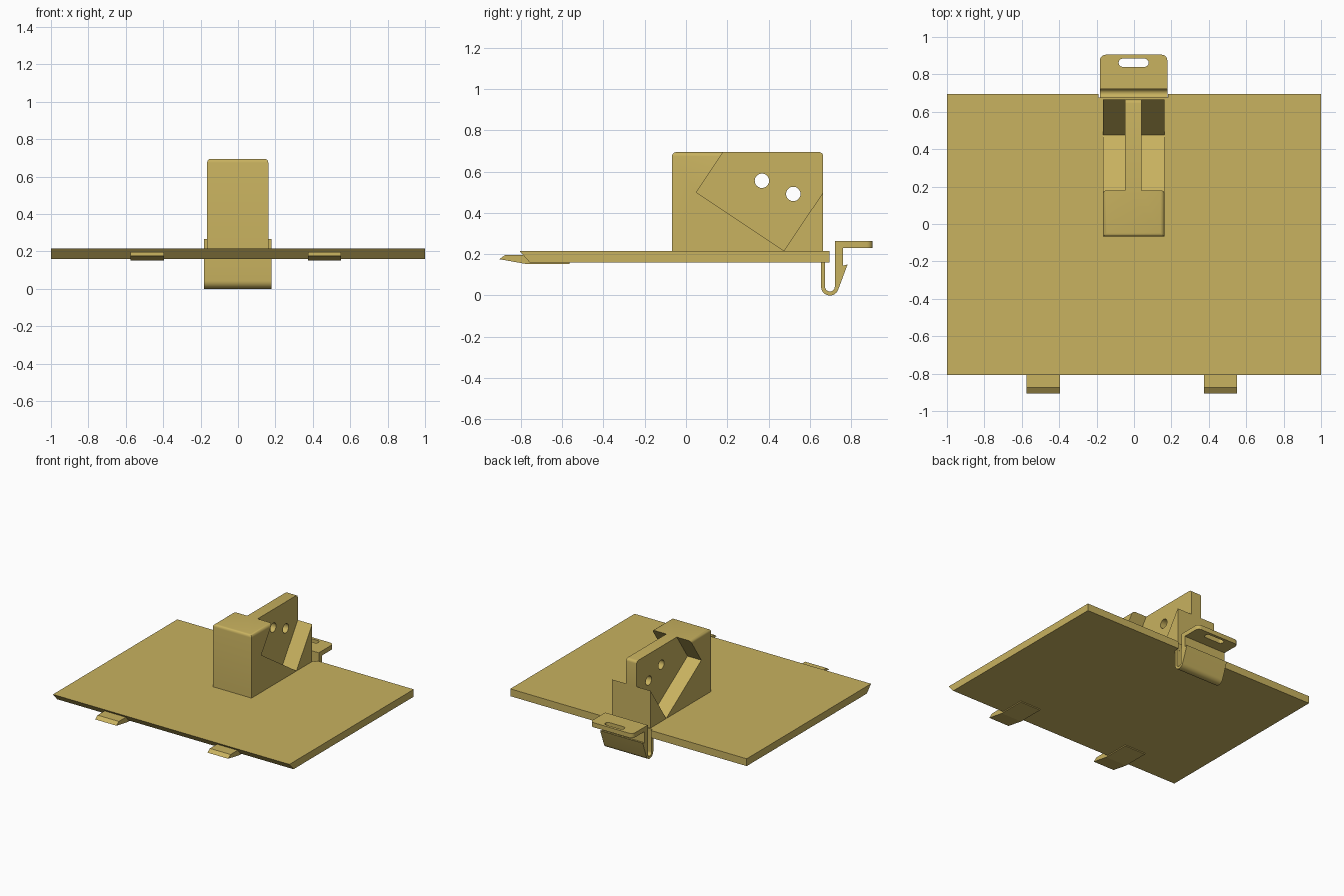
import bpy, bmesh, math
from mathutils import Matrix

if "Cube" in bpy.data.objects:
    bpy.data.objects.remove(bpy.data.objects["Cube"], do_unlink=True)

# Single tan colour
tan = bpy.data.materials.new("tan_plastic")
tan.use_nodes = True
COLOUR = (0.58, 0.445, 0.115, 1)
tan.diffuse_color = COLOUR
tan.node_tree.nodes["Principled BSDF"].inputs["Base Color"].default_value = COLOUR
tan.node_tree.nodes["Principled BSDF"].inputs["Roughness"].default_value = 0.6


def finish(bm, name):
    bmesh.ops.recalc_face_normals(bm, faces=bm.faces)
    mesh = bpy.data.meshes.new(name)
    bm.to_mesh(mesh)
    bm.free()
    mesh.materials.append(tan)
    obj = bpy.data.objects.new(name, mesh)
    bpy.context.collection.objects.link(obj)
    return obj


def prism(name, profile, x0, x1, bevel=0, segments=4, pick=None):
    """Extrude a (y, z) profile from x0 to x1, rounding the picked edges."""
    bm = bmesh.new()
    face = bm.faces.new([bm.verts.new((x0, y, z)) for y, z in profile])
    new = bmesh.ops.extrude_face_region(bm, geom=[face])["geom"]
    bmesh.ops.translate(bm, vec=(x1 - x0, 0, 0),
                        verts=[v for v in new if isinstance(v, bmesh.types.BMVert)])
    bmesh.ops.recalc_face_normals(bm, faces=bm.faces)
    if pick:
        edges = [e for e in bm.edges if pick(e.verts[0].co, e.verts[1].co)]
        bmesh.ops.bevel(bm, geom=edges, offset=bevel, segments=segments,
                        profile=0.5, affect='EDGES')
    return finish(bm, name)


def box(name, x0, x1, y0, y1, z0, z1):
    return prism(name, [(y0, z0), (y1, z0), (y1, z1), (y0, z1)], x0, x1)


def cylinder(name, centre, radius, depth, axis):
    bm = bmesh.new()
    turn = Matrix.Rotation(math.pi / 2, 4, 'Y') if axis == 'X' else Matrix()
    bmesh.ops.create_cone(bm, cap_ends=True, segments=32, radius1=radius,
                          radius2=radius, depth=depth,
                          matrix=Matrix.Translation(centre) @ turn)
    return finish(bm, name)


def cut(obj, cutters):
    """Subtract each cutter, then discard it."""
    bpy.context.view_layer.objects.active = obj
    for c in cutters:
        mod = obj.modifiers.new("cut", 'BOOLEAN')
        mod.operation = 'DIFFERENCE'
        mod.solver = 'EXACT'
        mod.object = c
        bpy.ops.object.modifier_apply(modifier=mod.name)
        bpy.data.objects.remove(c, do_unlink=True)


def smooth(obj):
    bpy.ops.object.select_all(action='DESELECT')
    obj.select_set(True)
    bpy.context.view_layer.objects.active = obj
    bpy.ops.object.shade_smooth_by_angle(angle=math.radians(30))


# Base plate with undercut front edge and a rear notch for the clip
plate = prism("base_plate", [(-0.807, 0.216), (0.695, 0.216), (0.695, 0.16),
                             (-0.757, 0.16)], -1, 1)
cut(plate, [box("notch_cutter", -0.19, 0.182, 0.675, 0.8, 0.1, 0.3)])

# Front locating tabs
tab_profile = [(-0.905, 0.176), (-0.875, 0.197), (-0.77, 0.197), (-0.75, 0.17),
               (-0.565, 0.17), (-0.565, 0.152), (-0.77, 0.152)]
for name, x0, x1 in (("right_tab", -0.575, -0.395), ("left_tab", 0.375, 0.55)):
    prism(name, tab_profile, x0, x1)

# Upright block, rounded along its top rim
TOP = 0.695
block = prism("upright_block", [(-0.068, 0.20), (0.665, 0.20), (0.665, TOP),
                                (-0.068, TOP)], -0.165, 0.162, bevel=0.02,
              pick=lambda a, b: min(a.z, b.z) > TOP - 0.001)

# Angled side pockets leave a central web, drilled with two holes
pocket = [(0.25, 0.80), (0.05, 0.50), (0.475, 0.217), (0.865, 0.80)]
cut(block, [prism("pocket_cutter", pocket, -0.4, -0.048),
            prism("pocket_cutter", pocket, 0.04, 0.4),
            cylinder("hole_cutter", (0, 0.368, 0.556), 0.035, 0.8, 'X'),
            cylinder("hole_cutter", (0, 0.52, 0.492), 0.035, 0.8, 'X')])
smooth(block)


# Spring clip: U bend, barb and thumb tongue in one profile
def arc(radius, start, end, n=14):
    steps = [math.radians(start + (end - start) * i / n) for i in range(n + 1)]
    return [(0.6975 + radius * math.cos(a), 0.0425 + radius * math.sin(a)) for a in steps]


clip_profile = ([(0.655, 0.165)] + arc(0.0425, 180, 340)
                + [(0.783, 0.15), (0.76, 0.145), (0.76, 0.23), (0.905, 0.23),
                   (0.905, 0.265), (0.722, 0.265)]
                + arc(0.0235, 0, -180) + [(0.674, 0.165)])
clip = prism("spring_clip", clip_profile, -0.182, 0.178, bevel=0.03, segments=6,
             pick=lambda a, b: min(a.y, b.y) > 0.9 and abs(a.x - b.x) < 0.001)

# Rounded slot through the tongue
cut(clip, [box("slot_cutter", -0.06, 0.056, 0.84, 0.884, 0.2, 0.3),
           cylinder("slot_end_cutter", (-0.06, 0.862, 0.25), 0.022, 0.1, 'Z'),
           cylinder("slot_end_cutter", (0.056, 0.862, 0.25), 0.022, 0.1, 'Z')])
smooth(clip)
